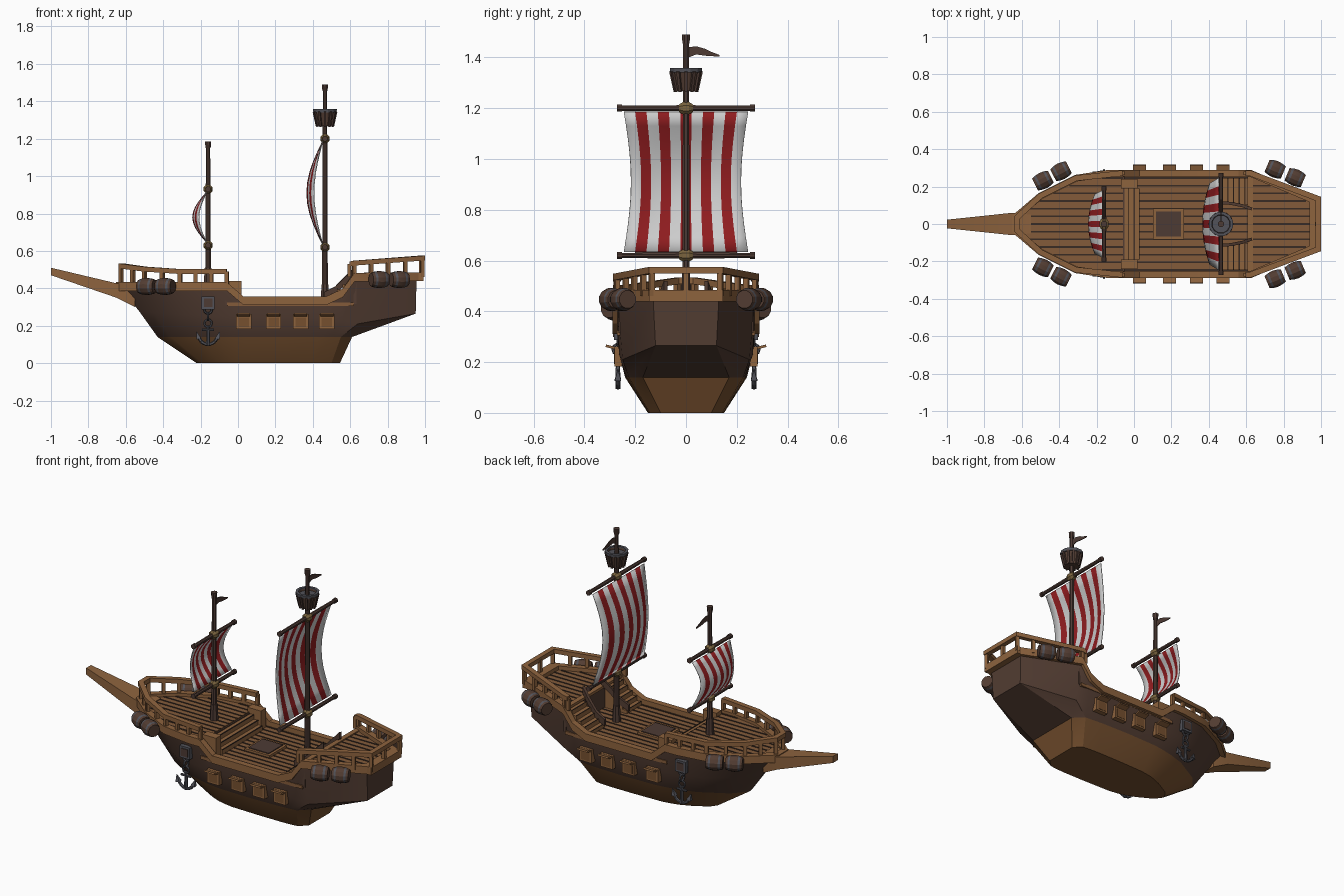
import bpy, bmesh, math
from mathutils import Vector, Matrix

if "Cube" in bpy.data.objects:
    bpy.data.objects.remove(bpy.data.objects["Cube"])

def material(name, r, g, b):
    m = bpy.data.materials.new(name)
    m.diffuse_color = (r, g, b, 1)
    m.use_nodes = True
    m.node_tree.nodes["Principled BSDF"].inputs["Base Color"].default_value = m.diffuse_color
    return m

TRIM = material("light_wood", .27, .125, .048)
DECK = material("deck_wood", .23, .105, .042)
HULL = material("dark_hull_wood", .085, .046, .032)
KEEL = material("lower_hull_wood", .18, .08, .028)
MAST = material("mast_wood", .075, .043, .034)
GAP = material("plank_gap", .04, .024, .017)
METAL = material("dark_metal", .085, .085, .1)
WHITE = material("sail_white", .62, .62, .62)
RED = material("sail_red", .28, .012, .014)
ROPE = material("old_gold", .2, .13, .05)

def mesh(name, verts, faces, mats, index=None):
    me = bpy.data.meshes.new(name)
    me.from_pydata([tuple(v) for v in verts], [], faces)
    for m in mats:
        me.materials.append(m)
    if index:
        for p, i in zip(me.polygons, index):
            p.material_index = i
    bm = bmesh.new()
    bm.from_mesh(me)
    bmesh.ops.recalc_face_normals(bm, faces=bm.faces)
    bm.to_mesh(me)
    bm.free()
    ob = bpy.data.objects.new(name, me)
    bpy.context.collection.objects.link(ob)
    return ob

def loft(name, rings, mats, index=None, closed=False):
    """Join equal rings of points; cap both ends unless the loft is closed."""
    n, k = len(rings), len(rings[0])
    faces = [(i * k + j, i * k + (j + 1) % k, (i + 1) % n * k + (j + 1) % k, (i + 1) % n * k + j)
             for i in range(n if closed else n - 1) for j in range(k)]
    if not closed:
        faces += [tuple(range(k)), tuple(range((n - 1) * k, n * k))]
    return mesh(name, [v for r in rings for v in r], faces, mats, index)

def box(name, c, s, mat, tilt=0, turn=0):
    m = Matrix.Translation(c) @ Matrix.Rotation(turn, 4, 'Z') @ Matrix.Rotation(tilt, 4, 'X')
    ring = lambda z: [m @ Vector((a * s[0] / 2, b * s[1] / 2, z * s[2] / 2))
                      for a, b in ((-1, -1), (1, -1), (1, 1), (-1, 1))]
    return loft(name, [ring(-1), ring(1)], [mat])

def lathe(name, profile, loc, axis, mats, sides=10, index=None):
    """Revolve (distance, radius) pairs about an axis through loc."""
    q = Vector(axis).to_track_quat('Z', 'Y')
    rings = [[Vector(loc) + q @ Vector((r * math.cos(a), r * math.sin(a), t))
              for a in (2 * math.pi * (j + .5) / sides for j in range(sides))] for t, r in profile]
    idx = [i for i in index for _ in range(sides)] + [0, 0] if index else None
    return loft(name, rings, mats, idx)

def rod(name, a, b, r0, r1, mat, sides=8):
    d = Vector(b) - Vector(a)
    return lathe(name, [(0, r0), (d.length, r1)], a, d, [mat], sides)

def sweep(name, pts, w, h, mat, closed=False):
    """Rectangular rail along a path, mitred in plan."""
    pts, rings, n = [Vector(p) for p in pts], [], len(pts)
    for i, p in enumerate(pts):
        d = []
        if closed or i > 0:
            d.append((p - pts[i - 1]).xy.normalized())
        if closed or i < n - 1:
            d.append((pts[(i + 1) % n] - p).xy.normalized())
        t = sum(d, Vector((0, 0))).normalized()
        o = Vector((-t.y, t.x, 0)) * (w / 2 / max(.5, t.dot(d[0])))
        u = Vector((0, 0, h / 2))
        rings.append([p - o - u, p + o - u, p + o + u, p - o + u])
    return loft(name, rings, [mat], closed=closed)

flip = lambda p: (p[0], -p[1], p[2])

# Hull lines from bow to stern: sheer, side, waterline, bottom
SHEER = [(-.635, .035, .41), (-.5, .15, .41), (-.31, .245, .41), (-.13, .272, .41), (-.06, .272, .41),
         (.03, .272, .333), (.25, .272, .333), (.47, .272, .333), (.56, .272, .375), (.62, .272, .46), (.955, .13, .462)]
SIDE = [(-.53, .012, .28), (-.45, .11, .27), (-.28, .215, .26), (-.13, .25, .25), (-.05, .26, .25),
        (.03, .265, .25), (.25, .268, .25), (.47, .265, .24), (.56, .262, .225), (.64, .25, .21), (.95, .12, .265)]
WATER = [(-.43, .01), (-.36, .09), (-.2, .18), (-.1, .21), (-.03, .225), (.04, .235), (.25, .24),
         (.43, .235), (.5, .23), (.55, .225), (.61, .17)]
BOTTOM = [(-.22, .01), (-.19, .05), (-.1, .1), (-.04, .125), (0, .135), (.06, .145), (.25, .15),
          (.4, .15), (.46, .147), (.5, .142), (.545, .1)]
cols = [[s, m, (*w, .14), (*b, 0)] for s, m, w, b in zip(SHEER, SIDE, WATER, BOTTOM)]
cols = [c + [flip(p) for p in reversed(c)] for c in cols]
faces, idx = [], []
for i in range(10):
    for k in range(7):
        faces.append((i * 8 + k, i * 8 + k + 1, i * 8 + k + 9, i * 8 + k + 8))
        idx.append(int(k in (2, 3, 4)))
for e in (0, 80):
    for k in range(3):
        faces.append((e + k, e + k + 1, e + 6 - k, e + 7 - k))
        idx.append(int(k == 2))
mesh("hull", [p for c in cols for p in c], faces, [HULL, KEEL], idx)

# Trim band round the sheer, and the bowsprit
sweep("sheer_trim", SHEER + [flip(p) for p in reversed(SHEER)], .036, .046, TRIM, True)
loft("bowsprit", [[(x, -y, a), (x, y, a), (x, y, b), (x, -y, b)] for x, y, a, b in
                  ((-.55, .05, .3, .42), (-.65, .06, .35, .427), (-1, .023, .47, .51))], [TRIM])

# Decks with dark plank gaps
def half_width(x):
    for a, b in zip(SHEER, SHEER[1:]):
        if a[0] <= x <= b[0]:
            return a[1] + (b[1] - a[1]) * (x - a[0]) / (b[0] - a[0])
    return 0

def deck(name, part, z):
    edge = [p[:2] for p in part] + [(p[0], -p[1]) for p in reversed(part)]
    loft(name, [[(x, y, z - .02) for x, y in edge], [(x, y, z) for x, y in edge]], [DECK])
    for i in range(-6, 7):
        y = i * .041
        xs = [x / 200 for x in range(-126, 190) if part[0][0] <= x / 200 <= part[-1][0]
              and half_width(x / 200) - .02 > abs(y)]
        if xs:
            box(name + "_gap", ((xs[0] + xs[-1]) / 2, y, z + .001), (xs[-1] - xs[0], .009, .004), GAP)

deck("fore_deck", SHEER[:5], .415)
deck("main_deck", SHEER[4:10], .325)
deck("stern_deck", SHEER[9:], .46)
box("fore_bulkhead", (-.06, 0, .36), (.016, .53, .1), HULL)
box("stern_bulkhead", (.625, 0, .385), (.016, .53, .14), HULL)
box("stern_deck_lip", (.622, 0, .46), (.03, .53, .016), TRIM)

# Hatch
box("hatch_frame", (.185, 0, .332), (.165, .165, .018), TRIM)
box("hatch_cover", (.185, 0, .34), (.135, .135, .012), MAST)

# Stairs
for i in range(3):
    h = .085 - i * .026
    box("fore_step", (-.04 + i * .028, 0, .32 + h / 2), (.028, .38, h), TRIM)
    box("fore_step_edge", (-.028 + i * .028, 0, .32 + h), (.005, .38, .006), GAP)
for s in (1, -1):
    box("fore_stair_post", (-.025, s * .215, .38), (.09, .05, .12), TRIM)
    for i in range(5):
        h = .025 * (i + 1)
        box("stern_step", (.485 + i * .03, s * .175, .32 + h / 2), (.03, .14, h), TRIM)
        box("stern_step_edge", (.473 + i * .03, s * .175, .32 + h), (.005, .14, .006), GAP)
    sweep("stern_banister", [(.46, s * .115, .36), (.52, s * .11, .39), (.58, s * .098, .45),
                             (.63, s * .08, .5)], .016, .04, HULL)

# Rails with posts
def rail(name, side, base):
    path = list(reversed(side)) + [flip(p) for p in side]
    sweep(name, path, .03, .026, TRIM)
    for a, b in zip(side, side[1:]):
        a, b = Vector(a), Vector(b)
        n = max(1, round((b - a).length / .09))
        for i in range(n + 1):
            p = a.lerp(b, i / n)
            for s in (1, -1):
                box(name + "_post", (p.x, s * p.y, (p.z + base) / 2), (.02, .02, p.z - base), TRIM,
                    turn=s * math.atan2(b.y - a.y, b.x - a.x))

rail("bow_rail", [(-.625, .035, .52), (-.5, .15, .503), (-.31, .245, .49), (-.06, .272, .49)], .42)
rail("stern_rail", [(.985, .135, .562), (.62, .272, .535), (.595, .272, .53)], .46)
box("stern_rail_post", (.978, 0, .51), (.02, .02, .1), TRIM)
box("stern_ledge", (.973, 0, .462), (.04, .29, .046), TRIM)

# Masts, yards, striped sails and flags
def rig(name, x, z0, z1, yards, yard_w, sail_w, bulge):
    rod(name + "_mast", (x, 0, z0), (x, 0, z1), .017, .012, MAST)
    rod(name + "_mast_foot", (x, 0, z0), (x, 0, z0 + .1), .025, .02, MAST)
    rod(name + "_mast_cap", (x, 0, z1 - .035), (x, 0, z1), .015, .018, MAST)
    for z in yards:
        lathe(name + "_yard", [(-yard_w, .015), (-yard_w + .02, .015), (-yard_w + .02, .011), (0, .013),
                               (yard_w - .02, .011), (yard_w - .02, .015), (yard_w, .015)],
              (x, 0, z), (0, 1, 0), [MAST], 8)
        lathe(name + "_yard_lashing", [(-.028, .016), (-.012, .026), (.012, .026), (.028, .016)],
              (x, 0, z), (0, 1, 0), [ROPE], 8)
    lo, hi, nu, nv = yards[0] + .015, yards[1] - .015, 11, 10
    verts = []
    for j in range(nv + 1):
        b = math.sin(math.pi * j / nv)
        for i in range(nu + 1):
            u = 2 * i / nu - 1
            verts.append((x - .01 - bulge * b * (1 - .45 * u * u), u * sail_w * (1 - .12 * b), lo + (hi - lo) * j / nv))
    faces = [(j * (nu + 1) + i, j * (nu + 1) + i + 1, (j + 1) * (nu + 1) + i + 1, (j + 1) * (nu + 1) + i)
             for j in range(nv) for i in range(nu)]
    sail = mesh(name + "_sail", verts, faces, [WHITE, RED], [i % 2 for j in range(nv) for i in range(nu)])
    mod = sail.modifiers.new("cloth", 'SOLIDIFY')
    mod.thickness = .005
    z = z1 - .05
    loft(name + "_flag", [[(x - .002, y, z + a), (x + .002, y, z + a), (x + .002, y, z + b), (x - .002, y, z + b)]
                          for y, a, b in ((.01, 0, -.04), (.04, .004, -.028), (.075, -.006, -.033),
                                          (.1, -.018, -.035), (.132, -.03, -.036))], [MAST])

rig("fore", -.16, .41, 1.185, (.63, .93), .2, .18, .075)
rig("main", .465, .32, 1.49, (.62, 1.2), .272, .245, .085)

# Crow's nest
lathe("lookout_basket", [(1.267, .042), (1.35, .06), (1.35, .05), (1.28, .036)], (.465, 0, 0), (0, 0, 1), [HULL], 12)
lathe("lookout_rim", [(1.34, .064), (1.358, .066), (1.358, .05), (1.34, .05)], (.465, 0, 0), (0, 0, 1), [METAL], 12)
for i in range(12):
    a = math.pi * i / 6
    c, s = math.cos(a), math.sin(a)
    rod("lookout_stave", (.465 + .043 * c, .043 * s, 1.265), (.465 + .06 * c, .06 * s, 1.345), .008, .009, MAST, 4)

for s in (1, -1):
    # Barrels slung along the hull
    for x, y, z, ang in ((-.487, .232, .41, 27), (-.39, .282, .41, 27), (.755, .293, .447, -23), (.862, .248, .447, -23)):
        a = math.radians(ang)
        lathe("barrel", [(-.047, .036), (-.034, .041), (-.022, .044), (0, .047), (.022, .044), (.034, .041), (.047, .036)],
              (x, s * y, z), (math.cos(a), s * math.sin(a), 0), [HULL, METAL], 12, [0, 1, 0, 0, 1, 0])
    # Gun ports with raised lids
    for x in (.03, .19, .335, .475):
        box("gun_port_frame", (x, s * .267, .222), (.082, .03, .08), TRIM)
        box("gun_port_recess", (x, s * .282, .218), (.056, .004, .052), KEEL)
        box("gun_port_lid", (x, s * .294, .259), (.07, .045, .01), TRIM, tilt=s * .25)
    # Anchor on a chain
    x, y = -.16, s * .268
    box("anchor_plate", (x, s * .27, .322), (.07, .026, .07), METAL)
    box("anchor_plate_inset", (x, s * .284, .322), (.046, .006, .046), MAST)
    for i, z in enumerate((.285, .25, .213)):
        bpy.ops.mesh.primitive_torus_add(major_segments=10, minor_segments=6, major_radius=.02, minor_radius=.006,
                                         location=(x, y, z), rotation=(math.pi / 2, 0, i % 2 * math.pi / 2))
        bpy.context.object.name = "chain_link"
        bpy.context.object.data.materials.append(METAL)
    rod("anchor_shank", (x, y, .2), (x, y, .095), .009, .011, METAL)
    rod("anchor_stock", (x - .032, y, .178), (x + .032, y, .178), .007, .007, METAL)
    arc = [(x + .052 * math.sin(t), y, .152 - .052 * math.cos(t)) for t in (-1.3, -.8, -.35, 0, .35, .8, 1.3)]
    for a, b in zip(arc, arc[1:]):
        rod("anchor_arm", a, b, .009, .009, METAL, 6)
    for e in (-1, 1):
        rod("anchor_fluke", (x + e * .05, y, .13), (x + e * .062, y, .168), .018, .002, METAL, 4)

# Smooth round parts, keep edges crisp
bpy.ops.object.select_all(action='SELECT')
bpy.context.view_layer.objects.active = bpy.data.objects["hull"]
bpy.ops.object.shade_smooth_by_angle(angle=math.radians(28))
